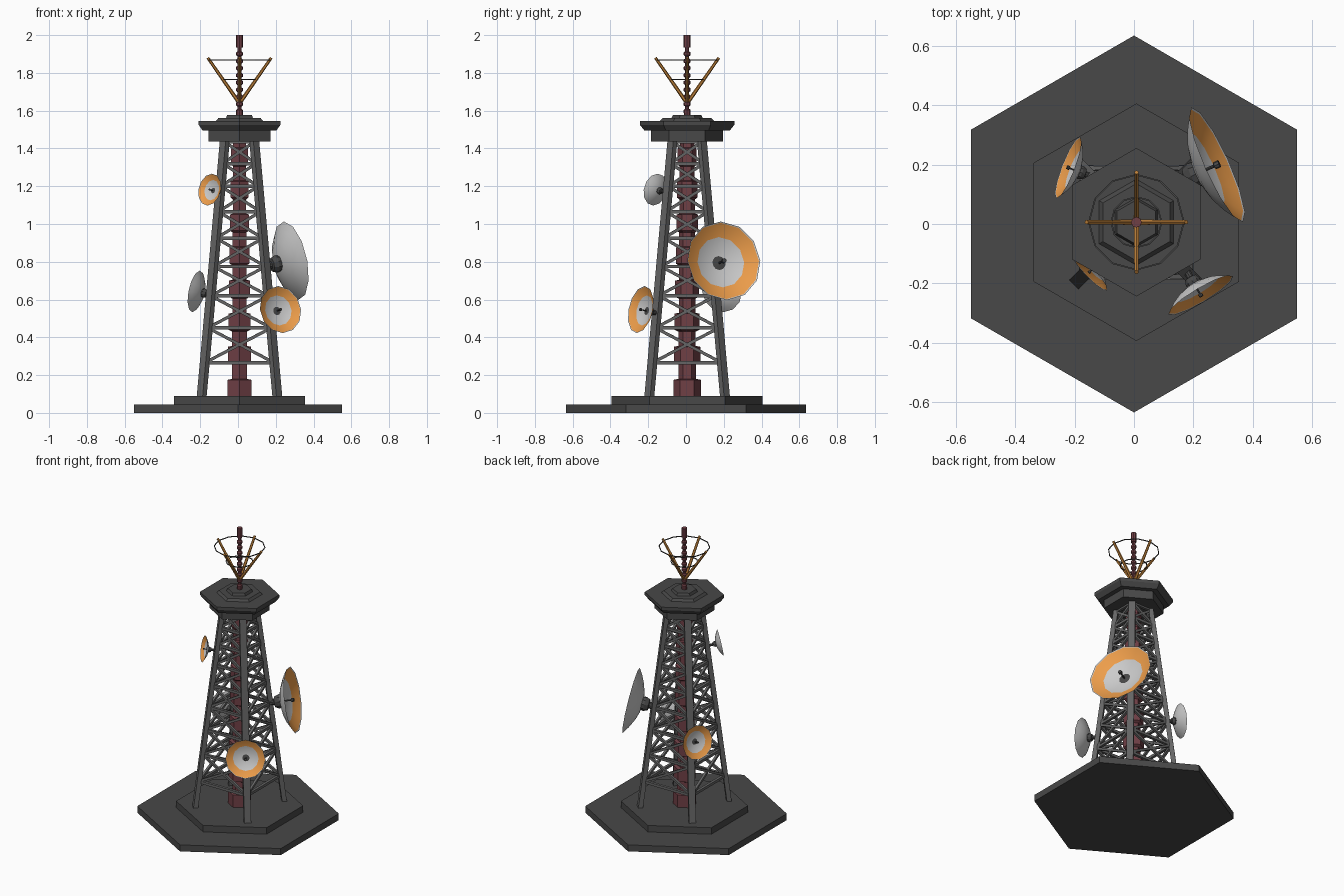
import bpy, bmesh
from math import pi, sin, cos, radians
from mathutils import Vector, Matrix

if "Cube" in bpy.data.objects:
    bpy.data.objects.remove(bpy.data.objects["Cube"])

CX, CY = 0.008, 0.006          # tower axis


def material(name, rgb):
    m = bpy.data.materials.new(name)
    m.diffuse_color = (*rgb, 1)
    m.use_nodes = True
    m.node_tree.nodes["Principled BSDF"].inputs["Base Color"].default_value = m.diffuse_color
    return m


DARK = material("dark_grey", (0.065, 0.065, 0.065))
STEEL = material("steel_grey", (0.13, 0.13, 0.13))
RED = material("dull_red", (0.16, 0.05, 0.06))
WHITE = material("light_grey", (0.65, 0.65, 0.65))
ORANGE = material("orange", (0.85, 0.34, 0.07))
BRASS = material("dark_orange", (0.50, 0.21, 0.04))


def finish(name, bm, mats, matrix=None, smooth=False):
    bmesh.ops.recalc_face_normals(bm, faces=bm.faces[:])
    me = bpy.data.meshes.new(name)
    bm.to_mesh(me)
    bm.free()
    for m in mats:
        me.materials.append(m)
    ob = bpy.data.objects.new(name, me)
    bpy.context.collection.objects.link(ob)
    if matrix:
        ob.matrix_world = matrix
    if smooth:
        bpy.ops.object.select_all(action='DESELECT')
        bpy.context.view_layer.objects.active = ob
        ob.select_set(True)
        bpy.ops.object.shade_smooth_by_angle(angle=radians(35))
    return ob


def lathe(name, profile, n, mats, matrix=None, bands=None, smooth=False):
    """Spin (radius, z) points round z; bands maps segment index to material slot."""
    bm = bmesh.new()
    rings = []
    for r, z in profile:
        if r == 0:
            rings.append([bm.verts.new((0, 0, z))] * n)
        else:
            rings.append([bm.verts.new((r * cos(pi / 2 + 2 * pi * i / n),
                                        r * sin(pi / 2 + 2 * pi * i / n), z)) for i in range(n)])
    for s, (a, b) in enumerate(zip(rings, rings[1:])):
        for i in range(n):
            j = (i + 1) % n
            f = bm.faces.new(list(dict.fromkeys([a[i], a[j], b[j], b[i]])))
            f.material_index = (bands or {}).get(s, 0)
    return finish(name, bm, mats, matrix, smooth)


def beam(bm, a, b, w, h, side=None, sides=4, taper=1.0):
    """Straight bar from a to b; w runs along side, h across it."""
    a, b = Vector(a), Vector(b)
    d = (b - a).normalized()
    x = Vector(side) if side else d.orthogonal()
    x = (x - d * x.dot(d)).normalized()
    y = d.cross(x)
    ends = []
    for p, k in ((a, 1.0), (b, taper)):
        c = k / (2 * cos(pi / sides))
        ends.append([bm.verts.new(p + x * w * c * cos(2 * pi * (i + .5) / sides)
                                  + y * h * c * sin(2 * pi * (i + .5) / sides)) for i in range(sides)])
    bm.faces.new(ends[0])
    bm.faces.new(ends[1])
    for i in range(sides):
        j = (i + 1) % sides
        bm.faces.new((ends[0][i], ends[0][j], ends[1][j], ends[1][i]))


axis = Matrix.Translation((CX, CY, 0))

# Stepped hexagonal base
lathe("base_slab", [(0, 0), (0.635, 0), (0.635, 0.045), (0, 0.045)], 6, [DARK])
lathe("base_step", [(0, 0.04), (0.40, 0.04), (0.40, 0.09), (0, 0.09)], 6, [DARK], axis)


# Lattice tower: leaning legs, rails and cross braces
def corner(k, z):
    o = 0.20 - 0.122 * (z - 0.09) / 1.35
    sx, sy = ((1, 1), (-1, 1), (-1, -1), (1, -1))[k % 4]
    return Vector((sx * o, sy * o, z))


levels = [0.265, 0.45, 0.62, 0.775, 0.925, 1.065, 1.20, 1.32, 1.435]
legs, rails, braces = bmesh.new(), bmesh.new(), bmesh.new()
for k in range(4):
    foot = corner(k, 0.085)
    beam(legs, foot, corner(k, 1.45), 0.044, 0.030, (-foot.y, foot.x, 0))
    for z in levels:
        beam(rails, corner(k, z), corner(k + 1, z), 0.018, 0.018, (0, 0, 1))
    for lo, hi in zip(levels, levels[1:]):
        beam(braces, corner(k, lo), corner(k + 1, hi), 0.016, 0.016, (0, 0, 1))
        beam(braces, corner(k + 1, lo), corner(k, hi), 0.016, 0.016, (0, 0, 1))
finish("tower_legs", legs, [STEEL], axis)
finish("tower_rails", rails, [STEEL], axis)
finish("tower_braces", braces, [STEEL], axis)

# Central core with thicker collars
core = [(0, 0.085)]
for i in range(8):
    z = 0.09 + 0.175 * i
    wide, thin = 0.073 - 0.0032 * i, 0.046 - 0.001 * i
    core += [(wide, z), (wide, z + 0.085), (thin, z + 0.09), (thin, z + 0.165)]
core += [(0, 1.45)]
lathe("central_core", core, 6, [RED], axis)

# Hexagonal top platform
lathe("platform_under", [(0, 1.437), (0.19, 1.437), (0.19, 1.50), (0, 1.50)], 6, [DARK], axis)
lathe("platform_deck", [(0, 1.495), (0.226, 1.495), (0.25, 1.525), (0.25, 1.545), (0, 1.545)],
      6, [DARK], axis)
lathe("platform_cap", [(0, 1.54), (0.15, 1.54), (0.13, 1.56), (0.083, 1.56),
                       (0.075, 1.577), (0, 1.577)], 6, [DARK], axis)

# Ribbed antenna mast
mast = [(0, 1.57), (0.017, 1.57)]
for i in range(9):
    z = 1.59 + 0.038 * i
    mast += [(0.018, z), (0.018, z + 0.014), (0.011, z + 0.02), (0.011, z + 0.032)]
mast += [(0.011, 1.935), (0.018, 1.935), (0.018, 2.0), (0, 2.0)]
lathe("antenna_mast", mast, 8, [RED], axis)

# Four splayed arms and their wire hoops
arms = bmesh.new()
for k in range(4):
    c, s = cos(k * pi / 2), sin(k * pi / 2)
    beam(arms, (0.008 * c, 0.008 * s, 1.65), (0.168 * c, 0.168 * s, 1.88), 0.018, 0.018,
         (-s, c, 0), 6, 0.75)
finish("antenna_arms", arms, [BRASS], axis)
wires = bmesh.new()
for r, z in ((0.16, 1.868), (0.085, 1.765)):
    pts = [(r * cos(i * pi / 6), r * sin(i * pi / 6), z) for i in range(12)]
    for i in range(12):
        beam(wires, pts[i], pts[(i + 1) % 12], 0.005, 0.005, (0, 0, 1))
finish("antenna_wires", wires, [DARK], axis)


# Dishes: bowl with orange band, feed rod, and mount back to the leg
def dish(name, centre, R, facing, reach):
    n = Vector((*facing, 0)).normalized()
    n = Vector((n.x * cos(radians(11)), n.y * cos(radians(11)), sin(radians(11))))
    q = n.to_track_quat('Z', 'Y')
    M = Matrix.Translation(centre) @ q.to_matrix().to_4x4()
    D = 0.36 * R
    t = 0.05 * R
    back = [(R * f, -D * (1 - f * f)) for f in (0, 0.3, 0.55, 0.8, 1.0)]
    face = [(R * f, -(D - t) * (1 - f * f)) for f in (0.97, 0.82, 0.64, 0.45, 0.22, 0)]
    lathe(name + "_bowl", back + face, 12, [WHITE, ORANGE], M, {5: 1, 6: 1}, True)
    lathe(name + "_feed", [(0, -D), (0.025 * R, -D), (0.025 * R, -0.06 * R), (0.06 * R, -0.04 * R),
                           (0.06 * R, 0.04 * R), (0, 0.04 * R)], 8, [DARK], M)
    lathe(name + "_mount", [(0, -0.28 * R), (0.2 * R, -0.3 * R), (0.22 * R, -0.42 * R),
                            (0.17 * R, -0.54 * R), (0.1 * R, -0.56 * R), (0.1 * R, -reach), (0, -reach)],
          10, [DARK], M)


dish("large_dish", (0.28, 0.20, 0.805), 0.212, (0.91, 0.41), 0.15)
dish("left_dish", (-0.222, 0.19, 0.643), 0.112, (-0.93, 0.36), 0.095)
dish("front_dish", (0.225, -0.24, 0.547), 0.127, (0.51, -0.86), 0.115)
dish("small_dish", (-0.15, -0.162, 1.182), 0.086, (-0.72, -0.69), 0.095)
